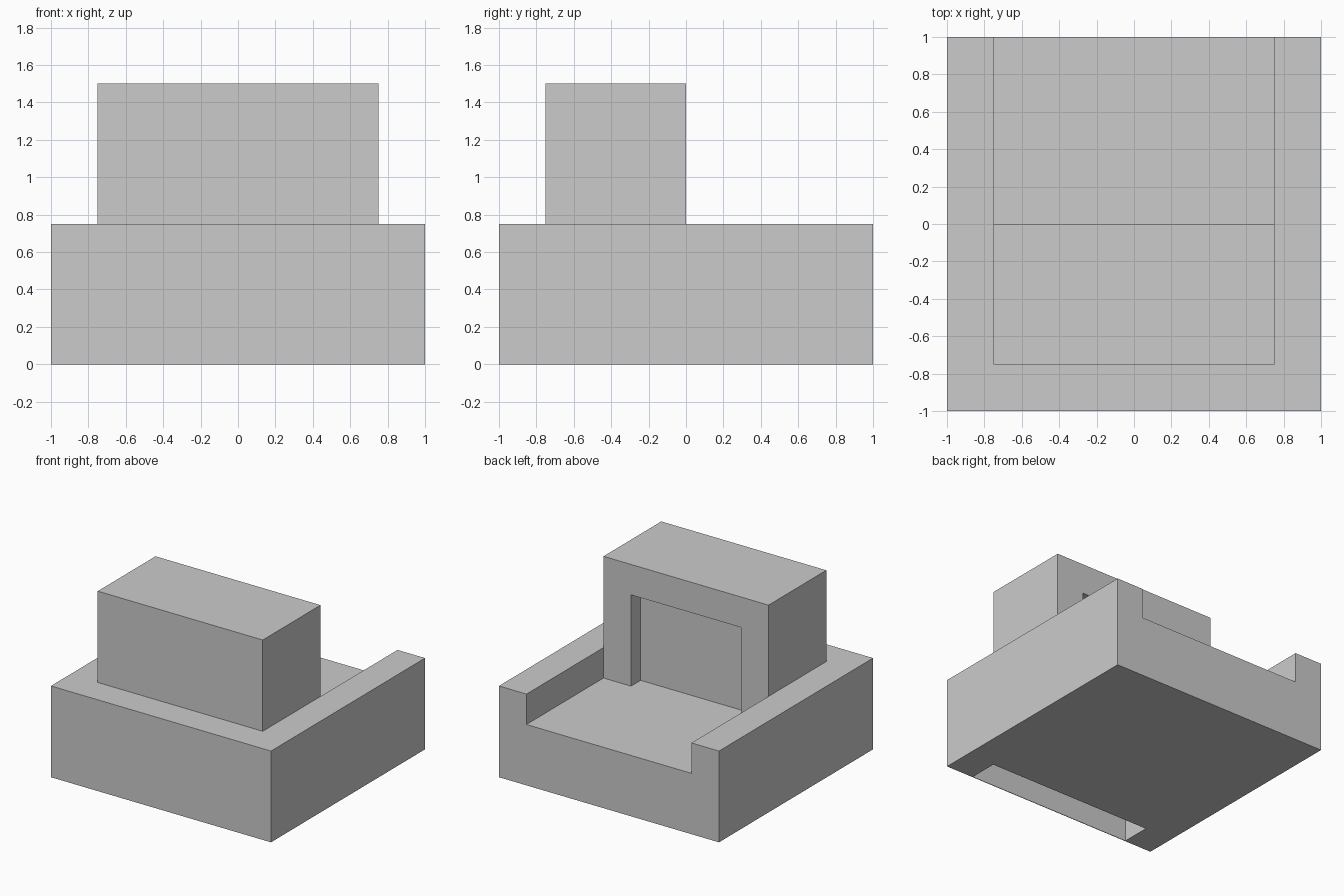
import bpy
import bmesh

default = bpy.data.objects.get("Cube")
if default:
    bpy.data.objects.remove(default, do_unlink=True)

GREY = (0.6, 0.6, 0.6, 1.0)
mat = bpy.data.materials.new("plain grey")
mat.use_nodes = True
mat.diffuse_color = GREY
mat.node_tree.nodes["Principled BSDF"].inputs["Base Color"].default_value = GREY


def box(name, low, high):
    """Axis-aligned box between two corners."""
    bm = bmesh.new()
    bmesh.ops.create_cube(bm, size=1)
    for v in bm.verts:
        for i in range(3):
            v.co[i] = high[i] if v.co[i] > 0 else low[i]
    mesh = bpy.data.meshes.new(name)
    bm.to_mesh(mesh)
    bm.free()
    mesh.materials.append(mat)
    obj = bpy.data.objects.new(name, mesh)
    bpy.context.collection.objects.link(obj)
    return obj


def cut(target, name, low, high):
    """Subtract a hidden box from the target."""
    cutter = box(name, low, high)
    cutter.hide_render = True
    cutter.hide_viewport = True
    cutter.display_type = 'WIRE'
    mod = target.modifiers.new(name, 'BOOLEAN')
    mod.operation = 'DIFFERENCE'
    mod.solver = 'EXACT'
    mod.object = cutter


# Square base with an open channel at the back and a slot underneath the front
base = box("base", (-1, -1, 0), (1, 1, 0.75))
cut(base, "channel_cutter", (-0.75, -0.75, 0.5), (0.75, 1.2, 1))
cut(base, "front_slot_cutter", (-0.75, -0.995, -0.2), (0.75, -0.755, 0.745))

# Tall block standing in the channel, with a shallow doorway in its back
block = box("upper_block", (-0.75, -0.75, 0.5), (0.75, 0, 1.5))
cut(block, "doorway_cutter", (-0.5, -0.125, 0.3), (0.5, 0.2, 1.25))
